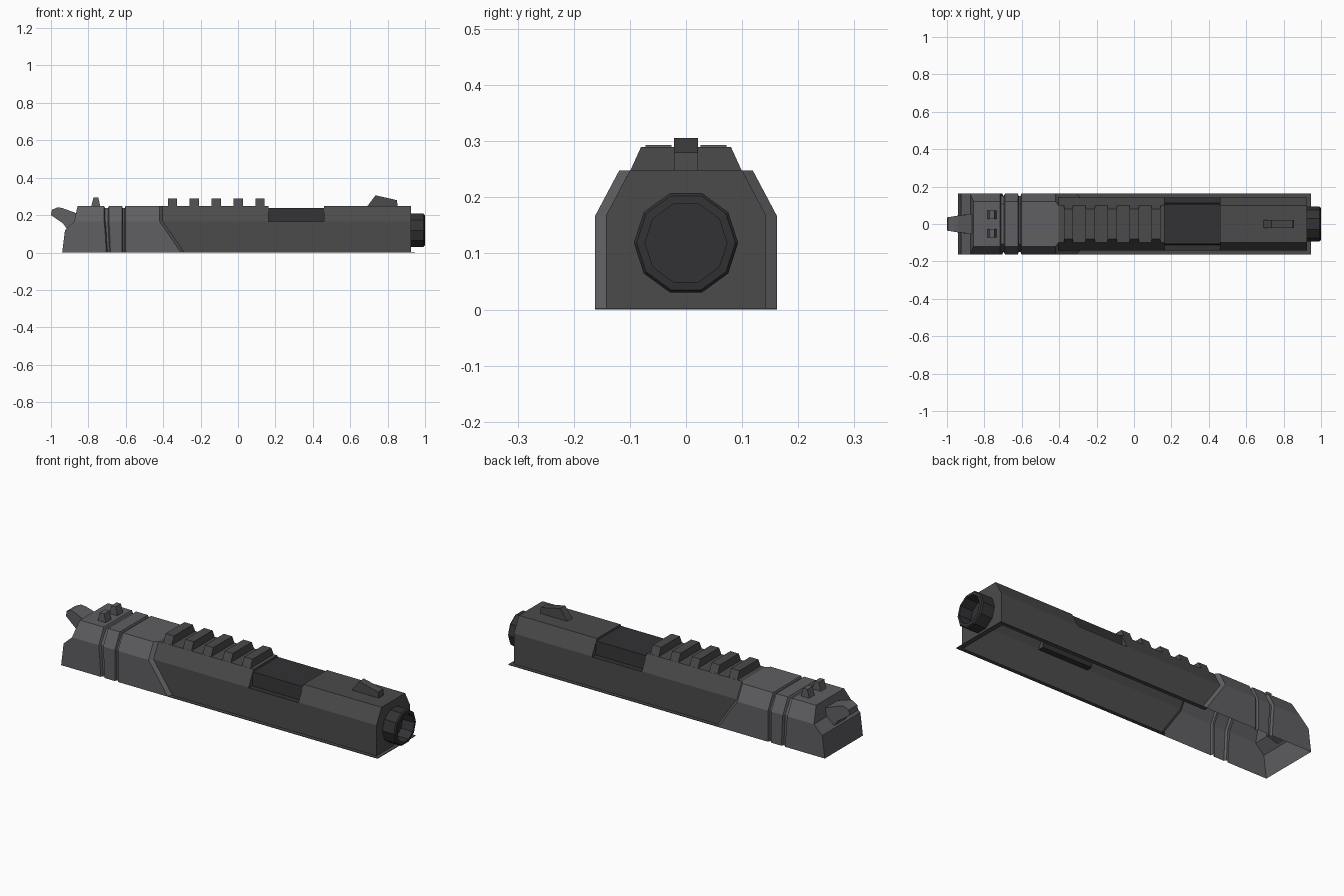
import bpy, bmesh, math

if "Cube" in bpy.data.objects:
    bpy.data.objects.remove(bpy.data.objects["Cube"])


def material(name, c):
    m = bpy.data.materials.new(name)
    m.diffuse_color = (*c, 1)
    m.use_nodes = True
    m.node_tree.nodes["Principled BSDF"].inputs["Base Color"].default_value = m.diffuse_color
    return m


LIGHT = material("light_steel", (0.115, 0.115, 0.125))
MID = material("grey_steel", (0.068, 0.07, 0.068))
DARK = material("dark_steel", (0.032, 0.032, 0.035))


def finish(name, bm, *mats):
    bmesh.ops.remove_doubles(bm, verts=bm.verts, dist=1e-5)
    bmesh.ops.recalc_face_normals(bm, faces=bm.faces)
    me = bpy.data.meshes.new(name)
    bm.to_mesh(me)
    bm.free()
    for m in mats:
        me.materials.append(m)
    ob = bpy.data.objects.new(name, me)
    bpy.context.collection.objects.link(ob)
    return ob


def loft(name, rings, mat, caps=True):
    """Bridge equal-length closed rings of points."""
    bm = bmesh.new()
    vs = [[bm.verts.new(p) for p in r] for r in rings]
    n = len(rings[0])
    for a, b in zip(vs, vs[1:]):
        for i in range(n):
            j = (i + 1) % n
            bm.faces.new((a[i], a[j], b[j], b[i]))
    if caps:
        bm.faces.new(vs[0])
        bm.faces.new(vs[-1])
    return finish(name, bm, mat)


def side_extrude(name, profile, half, mat, y=0):
    """Extrude an x-z profile across y; half(x) is the half width."""
    return loft(name, [[(x, y + s * half(x), z) for x, z in profile] for s in (-1, 1)], mat)


def box(name, x0, x1, y0, y1, z0, z1, mat):
    return loft(name, [[(x, y0, z0), (x, y1, z0), (x, y1, z1), (x, y0, z1)] for x in (x0, x1)], mat)


# Half cross-sections (y, z): bottom, side, shoulder, chamfer, top
def section(d, drop=0.0):
    w, t = 0.162 - d, 0.119 - d
    return [(w, 0), (w, 0.12), (w, 0.167), ((w + t) / 2, 0.2075 - drop / 2), (t, 0.248 - drop)]


WIDE, GROOVE, NARROW = section(0), section(0.012, 0.01), section(0.019)
PORT = [(0.143, 0), (0.143, 0.12), (0.143, 0.165), (0.112, 0.165), (0.106, 0.237)]


def straight(x, lean=0.0):
    return [x + lean, x + lean * 0.4, x, x, x]


# Stations along the slide: x of each profile point, profile, material of next bay
step = [-0.305, -0.387, -0.42, -0.42, -0.42]
stations = [
    ([-0.94, -0.925, -0.875, -0.867, -0.858], WIDE, 0),
    (straight(-0.716, 0.012), WIDE, 0), (straight(-0.71, 0.012), GROOVE, 0),
    (straight(-0.696, 0.008), GROOVE, 0), (straight(-0.69, 0.008), WIDE, 0),
    (straight(-0.62), WIDE, 0), (straight(-0.616), GROOVE, 0),
    (straight(-0.606), GROOVE, 0), (straight(-0.602), WIDE, 0),
    (step, WIDE, 0), ([x + 0.017 for x in step], NARROW, 1),
    (straight(0.163), NARROW, 1), (straight(0.163), PORT, 2),
    (straight(0.46), PORT, 1), (straight(0.46), NARROW, 1),
    (straight(0.925), NARROW, 1),
]

# Slide shell, open underneath
bm = bmesh.new()
rows = []
for xs, prof, m in stations:
    right = [(x, y, z) for x, (y, z) in zip(xs, prof)]
    ring = right + [(x, -y, z) for x, y, z in reversed(right)]
    rows.append([bm.verts.new(p) for p in ring])
for (a, b), st in zip(zip(rows, rows[1:]), stations):
    for i in range(9):
        f = bm.faces.new((a[i], a[i + 1], b[i + 1], b[i]))
        f.material_index = 1 if st[2] == 2 and i in (0, 1, 7, 8) else st[2]
for row, m in ((rows[0], 0), (rows[-1], 1)):
    for i in range(4):
        f = bm.faces.new((row[i], row[i + 1], row[8 - i], row[9 - i]))
        f.material_index = m
finish("slide_shell", bm, LIGHT, MID, DARK)

# Thin flange around the bottom of the front section
for s, n in ((-1, "left"), (1, "right")):
    y0, y1 = sorted((s * 0.142, s * 0.162))
    box(f"bottom_flange_{n}", -0.31, 0.945, y0, y1, 0, 0.003, MID)
box("bottom_flange_front", 0.92, 0.945, -0.142, 0.142, 0, 0.003, MID)


# Ten-sided barrel muzzle with recessed bore
def decagon(x, r):
    return [(x, r * math.cos(math.tau * i / 10), 0.119 + r * math.sin(math.tau * i / 10)) for i in range(10)]


loft("barrel_muzzle", [decagon(0.92, 0.093), decagon(0.992, 0.093), decagon(0.998, 0.088),
                       decagon(1.0, 0.073), decagon(0.93, 0.073)], DARK)

# Top rail teeth
for k in range(5):
    c = -0.35 + 0.117 * k
    loft(f"rail_tooth_{k + 1}", [[(x, -0.1, 0.246), (x, 0.1, 0.246), (x, 0.08, 0.29), (x, -0.08, 0.29)]
                                 for x in (c - 0.025, c + 0.025)], MID)

# Sights
side_extrude("front_sight", [(0.69, 0.246), (0.735, 0.306), (0.85, 0.28), (0.853, 0.246)],
             lambda x: 0.021, MID)
for s, n in ((-1, "left"), (1, "right")):
    side_extrude(f"rear_sight_{n}", [(-0.785, 0.246), (-0.782, 0.256), (-0.773, 0.293), (-0.747, 0.293),
                                     (-0.738, 0.256), (-0.736, 0.246)], lambda x: 0.023, LIGHT, s * 0.049)

# Hammer, tapering toward its tip
side_extrude("hammer", [(-1.0, 0.2), (-0.995, 0.228), (-0.965, 0.242), (-0.94, 0.238), (-0.85, 0.205),
                        (-0.85, 0.15), (-0.915, 0.125), (-0.935, 0.155)],
             lambda x: 0.035 + 0.02 * min(1, (x + 1) / 0.12), LIGHT)
